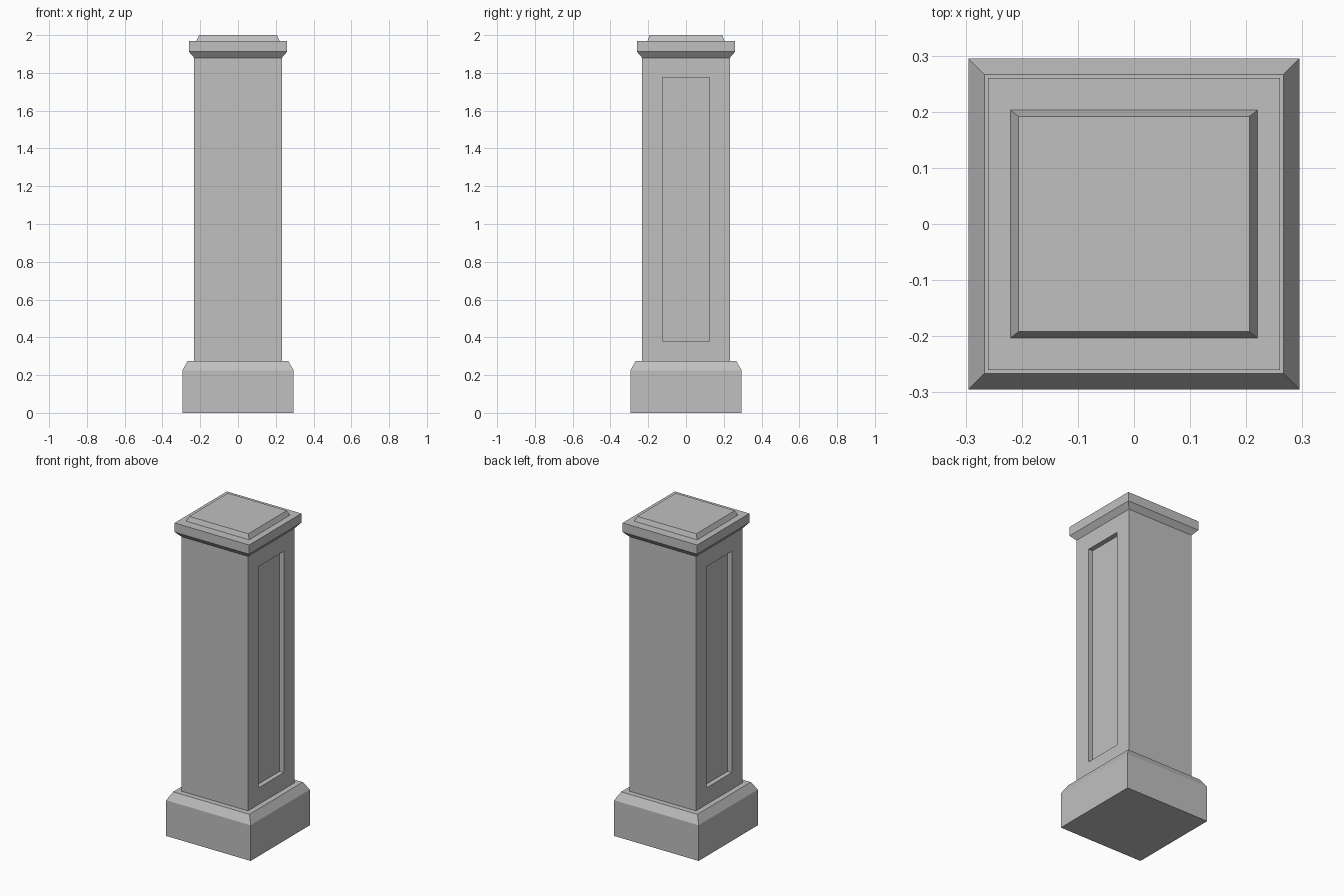
import bpy
import bmesh

cube = bpy.data.objects.get("Cube")
if cube:
    bpy.data.objects.remove(cube, do_unlink=True)

# Single stone colour
stone = bpy.data.materials.new("grey stone")
stone.use_nodes = True
stone.diffuse_color = (0.53, 0.53, 0.53, 1)
stone.node_tree.nodes["Principled BSDF"].inputs["Base Color"].default_value = stone.diffuse_color


def stacked_block(name, rings):
    """Closed solid from rectangular rings given as (half x, half y, z)."""
    bm = bmesh.new()
    loops = [[bm.verts.new((sx * hx, sy * hy, z))
              for sx, sy in ((-1, -1), (1, -1), (1, 1), (-1, 1))]
             for hx, hy, z in rings]
    bm.faces.new(loops[0][::-1])
    bm.faces.new(loops[-1])
    for low, high in zip(loops, loops[1:]):
        for i in range(4):
            j = (i + 1) % 4
            bm.faces.new((low[i], low[j], high[j], high[i]))
    mesh = bpy.data.meshes.new(name)
    bm.to_mesh(mesh)
    bm.free()
    mesh.materials.append(stone)
    obj = bpy.data.objects.new(name, mesh)
    bpy.context.collection.objects.link(obj)
    return obj


BASE, LEDGE, SHAFT, CAP = 0.295, 0.266, 0.232, 0.26
BASE_TOP, CAP_BOTTOM = 0.275, 1.88

# Plinth with a chamfered upper edge
stacked_block("plinth", [(BASE, BASE, 0), (BASE, BASE, 0.225),
                         (LEDGE, LEDGE, BASE_TOP)])

# Square shaft
shaft = stacked_block("shaft", [(SHAFT, SHAFT, BASE_TOP),
                                (SHAFT, SHAFT, CAP_BOTTOM)])

# Cap flaring out from the shaft, with a raised bevelled top
stacked_block("cap", [(SHAFT, SHAFT, CAP_BOTTOM), (CAP, CAP, 1.912),
                      (CAP, CAP, 1.97)])
stacked_block("cap_top", [(0.22, 0.203, 1.97), (0.206, 0.192, 2.0)])

# Recessed panels on the left and right sides
PANEL, PANEL_LOW, PANEL_HIGH, DEPTH = 0.125, 0.38, 1.775, 0.03
for side, label in ((1, "left"), (-1, "right")):
    cutter = stacked_block(label + "_panel_cutter",
                           [(DEPTH, PANEL, PANEL_LOW), (DEPTH, PANEL, PANEL_HIGH)])
    cutter.location.x = side * SHAFT
    cutter.hide_render = True
    cutter.hide_viewport = True
    cutter.display_type = 'WIRE'
    cut = shaft.modifiers.new(label + "_panel", 'BOOLEAN')
    cut.operation = 'DIFFERENCE'
    cut.solver = 'EXACT'
    cut.object = cutter

# Bake the recesses into the shaft, then drop the cutters
bpy.context.view_layer.update()
graph = bpy.context.evaluated_depsgraph_get()
carved = bpy.data.meshes.new_from_object(shaft.evaluated_get(graph))
shaft.modifiers.clear()
shaft.data = carved
for label in ("left", "right"):
    bpy.data.objects.remove(bpy.data.objects[label + "_panel_cutter"], do_unlink=True)
